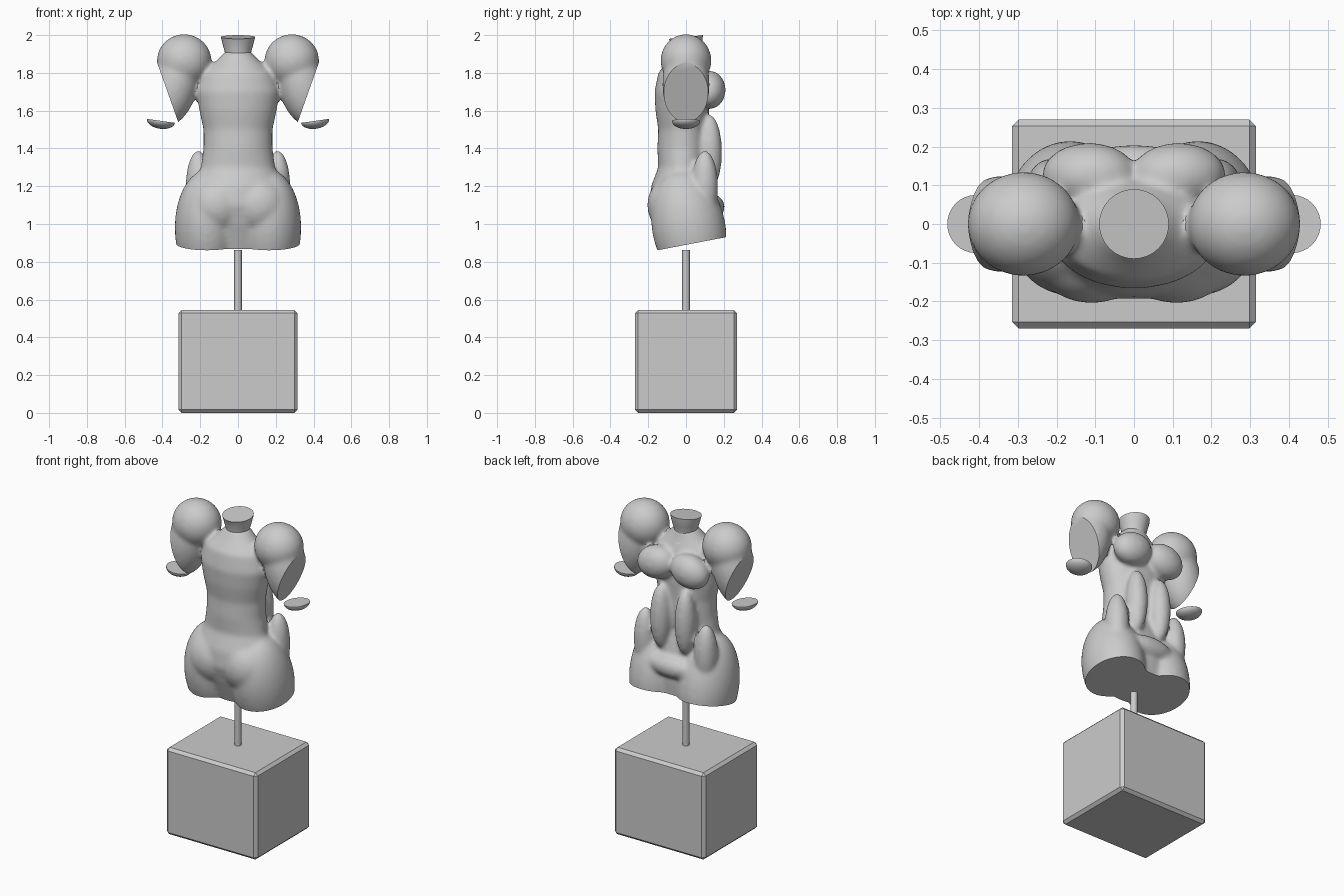
import bpy, bmesh
from math import cos, sin, pi
from mathutils import Matrix, Vector, Euler

if "Cube" in bpy.data.objects:
    bpy.data.objects.remove(bpy.data.objects["Cube"])


def finish(bm, name, smooth=True):
    bmesh.ops.recalc_face_normals(bm, faces=bm.faces)
    me = bpy.data.meshes.new(name)
    bm.to_mesh(me)
    bm.free()
    ob = bpy.data.objects.new(name, me)
    bpy.context.collection.objects.link(ob)
    if smooth:
        smooth_shade(ob)
    return ob


def smooth_shade(ob):
    bpy.ops.object.select_all(action='DESELECT')
    bpy.context.view_layer.objects.active = ob
    ob.select_set(True)
    bpy.ops.object.shade_smooth_by_angle(angle=0.6)


def ellipsoid(bm, c, r, rot=(0, 0, 0)):
    m = Matrix.LocRotScale(Vector(c), Euler(rot), Vector(r))
    bmesh.ops.create_uvsphere(bm, u_segments=32, v_segments=20, radius=1, matrix=m)


def pair(bm, c, r, rot=(0, 0, 0)):
    for s in (1, -1):
        ellipsoid(bm, (s * c[0], c[1], c[2]), r, (rot[0], s * rot[1], s * rot[2]))


def box(bm, c, size, rot=(0, 0, 0)):
    bmesh.ops.create_cube(bm, size=1, matrix=Matrix.LocRotScale(Vector(c), Euler(rot), Vector(size)))


def loft(bm, sections, n=40, tilt=0):
    # sections: (z, x radius, y centre, y radius); tilt slants the last ring
    rings = []
    for i, (z, rx, cy, ry) in enumerate(sections):
        t = tilt if i == len(sections) - 1 else 0
        rings.append([bm.verts.new((rx * cos(a), cy + ry * sin(a), z + t * ry * sin(a)))
                      for a in (2 * pi * k / n for k in range(n))])
    for a, b in zip(rings, rings[1:]):
        for k in range(n):
            bm.faces.new((a[k], a[(k + 1) % n], b[(k + 1) % n], b[k]))
    bm.faces.new(rings[0][::-1])
    bm.faces.new(rings[-1])


def evaluate(ob):
    dg = bpy.context.evaluated_depsgraph_get()
    me = bpy.data.meshes.new_from_object(ob.evaluated_get(dg))
    ob.modifiers.clear()
    ob.data = me


# torso: trunk plus muscle forms, fused and softened
bm = bmesh.new()
loft(bm, [(.80, .15, .03, .12), (1.0, .25, 0, .165), (1.1, .27, -.02, .175),
          (1.2, .24, -.025, .16), (1.3, .197, -.02, .127), (1.4, .183, -.015, .137),
          (1.5, .183, -.015, .132), (1.6, .205, -.02, .142), (1.7, .22, -.025, .142),
          (1.8, .19, -.02, .127), (1.86, .12, -.01, .09), (1.92, .06, 0, .06)])
pair(bm, (.165, .015, .98), (.17, .195, .31), (.19, 0, 0))          # thighs
pair(bm, (.11, -.06, 1.1), (.16, .145, .16))                        # buttocks
pair(bm, (.285, 0, 1.865), (.145, .135, .14))                       # shoulders
pair(bm, (.335, 0, 1.74), (.125, .125, .23), (0, -.26, 0))          # upper arms
pair(bm, (.115, .125, 1.71), (.125, .085, .1), (0, .25, 0))         # chest
pair(bm, (.085, .125, 1.38), (.062, .066, .2))                      # abdomen
pair(bm, (.21, .1, 1.2), (.067, .07, .19))                          # flanks
ellipsoid(bm, (0, .13, 1.09), (.17, .075, .07))                     # lower belly
torso = finish(bm, "torso", False)
rm = torso.modifiers.new("fuse", 'REMESH')
rm.mode = 'VOXEL'
rm.voxel_size = .011
sm = torso.modifiers.new("soften", 'SMOOTH')
sm.factor = .5
sm.iterations = 14
evaluate(torso)

# slanted cuts at both arms and under the hips
bm = bmesh.new()
for s in (1, -1):
    box(bm, (s * .658, 0, 1.605), (.6, 1, .5), (0, s * .341, 0))
box(bm, (0, .04 + .2 * sin(.189), .8975 - .2 * cos(.189)), (1.2, 1, .4), (.189, 0, 0))
cutter = finish(bm, "cutter", False)
cutter.hide_render = True
cut = torso.modifiers.new("cut", 'BOOLEAN')
cut.operation = 'DIFFERENCE'
cut.solver = 'EXACT'
cut.object = cutter
evaluate(torso)
bpy.data.objects.remove(cutter)
smooth_shade(torso)

# flared neck stump with slanted top
bm = bmesh.new()
loft(bm, [(1.84, .09, 0, .09), (1.875, .066, 0, .066), (1.9, .067, 0, .067),
          (1.94, .078, 0, .078), (1.975, .087, 0, .087), (1.99, .09, 0, .09)], 32, .11)
finish(bm, "neck")

# small arm remnants: shallow half bowls
for s, side in ((1, "right"), (-1, "left")):
    bm = bmesh.new()
    ellipsoid(bm, (0, 0, 0), (.075, .075, .042))
    bmesh.ops.bisect_plane(bm, geom=bm.verts[:] + bm.edges[:] + bm.faces[:],
                           plane_co=(0, 0, .0), plane_no=(0, 0, 1), clear_outer=True)
    bmesh.ops.holes_fill(bm, edges=[e for e in bm.edges if e.is_boundary])
    bm.transform(Matrix.LocRotScale(Vector((s * .408, 0, 1.546)), Euler((0, -s * .14, 0)), None))
    finish(bm, "arm_remnant_" + side)

# post
bm = bmesh.new()
loft(bm, [(.53, .02, 0, .02), (.862, .02, 0, .02)], 16)
finish(bm, "post")

# bevelled block
bm = bmesh.new()
box(bm, (0, 0, .2725), (.63, .54, .545))
bmesh.ops.bevel(bm, geom=bm.edges[:], offset=.017, segments=1, affect='EDGES')
finish(bm, "block", False)
